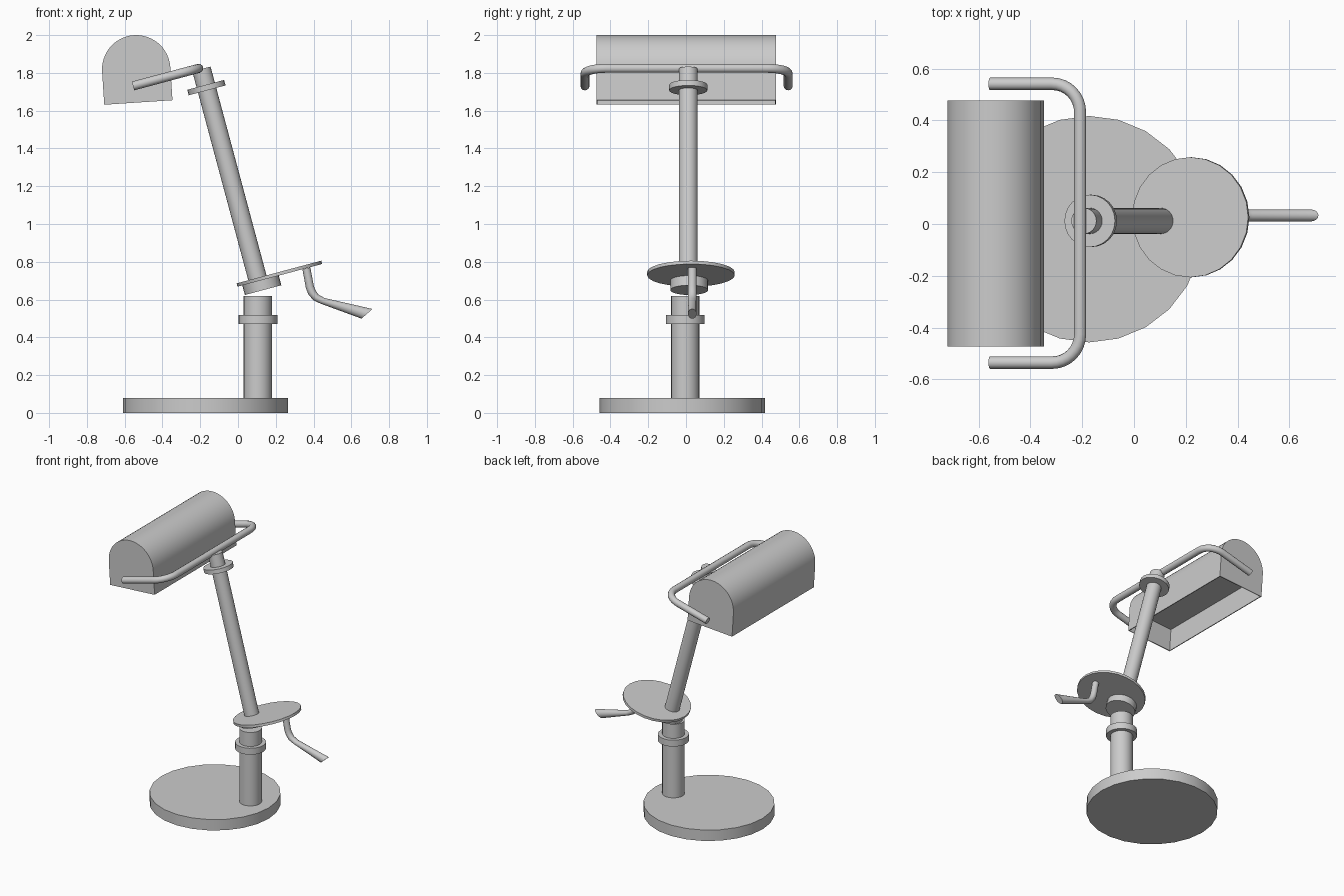
import bpy, bmesh, math
from mathutils import Vector, Matrix

cube = bpy.data.objects.get("Cube")
if cube:
    bpy.data.objects.remove(cube, do_unlink=True)

GREY = (0.6, 0.6, 0.6, 1)
grey = bpy.data.materials.new("plain_grey")
grey.use_nodes = True
grey.diffuse_color = GREY
grey.node_tree.nodes["Principled BSDF"].inputs["Base Color"].default_value = GREY

TILT = math.radians(15)
UP = Vector((0, 0, 1))
LEAN = Vector((-math.sin(TILT), 0, math.cos(TILT)))
POLE_MID = Vector((-0.008, 0.012, 1.128))


def finish(obj):
    """Apply the material and smooth shading with sharp edges kept."""
    obj.data.materials.append(grey)
    bpy.ops.object.select_all(action='DESELECT')
    obj.select_set(True)
    bpy.context.view_layer.objects.active = obj
    if obj.type == 'CURVE':
        bpy.ops.object.convert(target='MESH')
    bpy.ops.object.shade_smooth_by_angle(angle=math.radians(35))
    return obj


def link(name, bm):
    bmesh.ops.recalc_face_normals(bm, faces=bm.faces)
    mesh = bpy.data.meshes.new(name)
    bm.to_mesh(mesh)
    bm.free()
    obj = bpy.data.objects.new(name, mesh)
    bpy.context.collection.objects.link(obj)
    return finish(obj)


def cylinder(name, start, axis, length, radius, sides=24):
    """Capped cylinder running from start along axis."""
    bm = bmesh.new()
    turn = UP.rotation_difference(axis).to_matrix().to_4x4()
    place = Matrix.Translation(Vector(start) + axis * length / 2) @ turn
    bmesh.ops.create_cone(bm, cap_ends=True, segments=sides, radius1=radius,
                          radius2=radius, depth=length, matrix=place)
    return link(name, bm)


# Base and upright post
cylinder("base", (-0.173, -0.02, 0), UP, 0.08, 0.437)
cylinder("lower_post", (0.105, -0.004, 0.07), UP, 0.55, 0.075)
cylinder("post_collar", (0.105, -0.004, 0.47), UP, 0.047, 0.103)

# Leaning pole with its collars and tray disc
cylinder("leaning_pole", POLE_MID - LEAN * 0.43, LEAN, 1.147, 0.05)
cylinder("pole_top_collar", POLE_MID + LEAN * 0.6, LEAN, 0.03, 0.101)
cylinder("pole_bottom_collar", (0.133, 0.017, 0.65), LEAN, 0.06, 0.1)
cylinder("pivot_disc", Vector((0.219, 0.026, 0.737)) - LEAN * 0.009, LEAN, 0.018, 0.232)


# Bent handle: oval rings between a lower and an upper outline (x, z)
def handle(name, pairs, y, half_width, sides=16):
    bm = bmesh.new()
    rings = []
    for low, high in pairs:
        a, b = Vector((low[0], y, low[1])), Vector((high[0], y, high[1]))
        ring = []
        for i in range(sides):
            t = math.tau * i / sides
            p = (a + b) / 2 + (b - a) / 2 * math.cos(t)
            ring.append(bm.verts.new(p + Vector((0, half_width * math.sin(t), 0))))
        rings.append(ring)
    for r, s in zip(rings, rings[1:]):
        for i in range(sides):
            j = (i + 1) % sides
            bm.faces.new((r[i], r[j], s[j], s[i]))
    bm.faces.new(rings[0])
    bm.faces.new(rings[-1])
    return link(name, bm)


handle("handle", [((0.341, 0.76), (0.383, 0.77)),
                  ((0.36, 0.658), (0.401, 0.674)),
                  ((0.373, 0.627), (0.41, 0.65)),
                  ((0.398, 0.597), (0.425, 0.627)),
                  ((0.436, 0.579), (0.458, 0.608)),
                  ((0.654, 0.499), (0.712, 0.55))], 0.033, 0.023)

# U-shaped frame carrying the shade
frame = bpy.data.curves.new("shade_frame", 'CURVE')
frame.dimensions = '3D'
frame.bevel_depth = 0.024
frame.bevel_resolution = 4
frame.use_fill_caps = True
BEND, REACH, HALF = 0.11, 0.36, 0.538
side = [(REACH, HALF)]
for i in range(9):
    t = math.pi / 2 * i / 8
    side.append((BEND - BEND * math.sin(t), HALF - BEND + BEND * math.cos(t)))
path = side + [(u, -v) for u, v in reversed(side)]
spline = frame.splines.new('POLY')
spline.points.add(len(path) - 1)
for point, (u, v) in zip(spline.points, path):
    point.co = (-0.208 - u * math.cos(TILT), v + 0.003, 1.824 - u * math.sin(TILT), 1)
frame_obj = bpy.data.objects.new("shade_frame", frame)
bpy.context.collection.objects.link(frame_obj)
finish(frame_obj)

# Arched shade with a recessed underside
R, DROP, LENGTH = 0.181, 0.176, 0.95
profile = [(-R, -DROP)]
profile += [(-R * math.cos(math.pi * i / 24), R * math.sin(math.pi * i / 24)) for i in range(25)]
profile.append((R, -DROP))
bm = bmesh.new()
end = bm.faces.new([bm.verts.new((x, -LENGTH / 2, z)) for x, z in profile])
grown = bmesh.ops.extrude_face_region(bm, geom=[end], use_keep_orig=True)["geom"]
bmesh.ops.translate(bm, vec=(0, LENGTH, 0),
                    verts=[g for g in grown if isinstance(g, bmesh.types.BMVert)])
bmesh.ops.recalc_face_normals(bm, faces=bm.faces)
under = [f for f in bm.faces if f.normal.z < -0.9]
bmesh.ops.inset_individual(bm, faces=under, thickness=0.008)
bmesh.ops.inset_individual(bm, faces=under, thickness=0.001, depth=-0.165)
bm.transform(Matrix.Translation((-0.539, 0.002, 1.819)) @ Matrix.Rotation(math.radians(-3.8), 4, 'Y'))
link("shade", bm)
